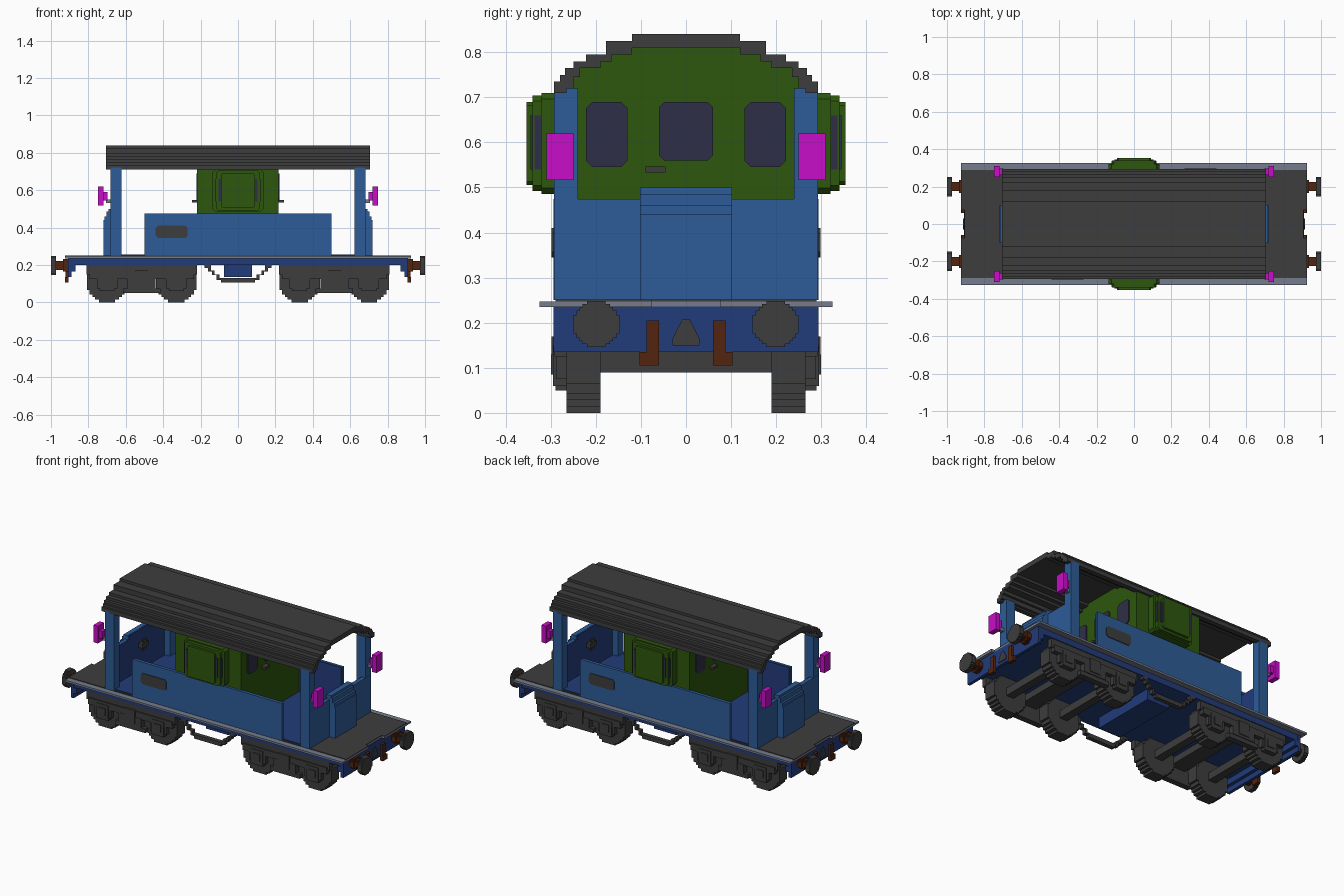
import bpy, bmesh, math

old = bpy.data.objects.get("Cube")
if old:
    bpy.data.objects.remove(old, do_unlink=True)


def material(name, rgb):
    lin = [((c / 255 + 0.055) / 1.055) ** 2.4 if c > 10 else c / 255 / 12.92 for c in rgb]
    m = bpy.data.materials.new(name)
    m.use_nodes = True
    m.diffuse_color = (*lin, 1)
    m.node_tree.nodes["Principled BSDF"].inputs["Base Color"].default_value = (*lin, 1)
    return m


BLUE = material("body blue", (45, 92, 152))
NAVY = material("frame navy", (34, 60, 122))
DARK = material("dark grey", (61, 61, 61))
LIGHT = material("light grey", (117, 124, 140))
GREEN = material("cabin green", (45, 87, 14))
GLASS = material("window glass", (47, 47, 71))
BROWN = material("rust brown", (82, 37, 16))
PINK = material("lamp magenta", (200, 14, 200))

# symmetry sets: sign pairs applied to x and y
ONE = [(1, 1)]
MX = [(1, 1), (-1, 1)]
MY = [(1, 1), (1, -1)]
ALL = [(1, 1), (-1, 1), (1, -1), (-1, -1)]
TURN = [(1, 1), (-1, -1)]


def prism(axis, pts, a, b):
    """Extruded outline: x takes (y,z) points, y takes (x,z), z takes (x,y)."""
    place = {"x": lambda p, t: (t, p[0], p[1]),
             "y": lambda p, t: (p[0], t, p[1]),
             "z": lambda p, t: (p[0], p[1], t)}[axis]
    return [place(p, a) for p in pts], [place(p, b) for p in pts]


def box(x0, x1, y0, y1, z0, z1):
    return prism("z", [(x0, y0), (x1, y0), (x1, y1), (x0, y1)], z0, z1)


def part(name, mat, solids, signs=ONE):
    bm = bmesh.new()
    for sx, sy in signs:
        for low, high in solids:
            a, b = ([bm.verts.new((x * sx, y * sy, z)) for x, y, z in ring] for ring in (low, high))
            n = len(a)
            bm.faces.new(a[::-1])
            bm.faces.new(b)
            for i in range(n):
                j = (i + 1) % n
                bm.faces.new((a[i], a[j], b[j], b[i]))
    bmesh.ops.recalc_face_normals(bm, faces=bm.faces)
    mesh = bpy.data.meshes.new(name)
    bm.to_mesh(mesh)
    bm.free()
    mesh.materials.append(mat)
    ob = bpy.data.objects.new(name, mesh)
    bpy.context.collection.objects.link(ob)
    return ob


def disc(cx, cy, r):
    """Stepped round outline."""
    q = [(1, .4), (.87, .4), (.87, .6), (.73, .6), (.73, .73),
         (.6, .73), (.6, .87), (.4, .87), (.4, 1)]
    half = q + [(-x, y) for x, y in q[::-1]]
    return [(cx + r * x, cy + r * y) for x, y in half + [(-x, -y) for x, y in half]]


def plate(x0, x1, y0, y1, c):
    """Rectangle with cut corners."""
    return [(x0 + c, y0), (x1 - c, y0), (x1, y0 + c), (x1, y1 - c),
            (x1 - c, y1), (x0 + c, y1), (x0, y1 - c), (x0, y0 + c)]


def mirrored(half):
    return half + [(-u, v) for u, v in half[::-1]]


# deck and underframe
part("deck", LIGHT, [box(-.905, .905, -.325, .325, .235, .247)])
part("deck_corner", LIGHT, [box(.905, .925, .075, .325, .235, .247)], ALL)
part("deck_surface", DARK, [box(-.905, .905, -.29, .29, .247, .251)])
part("deck_corner_surface", DARK, [box(.905, .925, .075, .29, .247, .251)], ALL)
part("underframe", NAVY, [box(-.9, .9, -.29, .29, .2, .235)])
part("headstock", NAVY, [box(.89, .908, -.294, .294, .135, .236),
                         box(.87, .89, -.294, .294, .165, .2)], MX)
part("floor", NAVY, [box(-.655, .655, -.28, .28, .25, .256)])

# centre tank and stepped truss
part("underfloor_box", NAVY, [box(-.075, .075, -.2, .2, .135, .2)])
truss = [(.18, .2), (.18, .185), (.16, .185), (.16, .165), (.14, .165), (.14, .145),
         (.115, .145), (.115, .12), (.09, .12), (.09, .105)]
truss_in = [(-.08, .13), (-.1, .13), (-.1, .15), (-.125, .15), (-.125, .17),
            (-.145, .17), (-.145, .2)]
ring = truss + [(-x, z) for x, z in truss[::-1]] + truss_in[::-1] + [(-x, z) for x, z in truss_in]
part("truss", DARK, [prism("y", ring, .265, .29)], MY)

# bogies
for side, cx in (("left", .515), ("right", -.515)):
    wheels, frame, axles = [], [], []
    for wx in (cx - .185, cx + .185):
        wheels.append(prism("y", disc(wx, .108, .108), .19, .265))
        axles.append(box(wx - .025, wx + .025, -.2, .2, .09, .135))
        frame += [box(wx - .04, wx + .04, .262, .295, .06, .15),
                  box(wx - .055, wx + .055, .262, .288, .075, .125),
                  box(wx - .022, wx + .022, .29, .3, .085, .13)]
    frame += [box(cx - .295, cx + .295, .255, .285, .15, .2),
              box(cx - .28, cx + .28, .26, .292, .125, .165),
              box(cx - .1, cx + .1, .255, .29, .05, .075),
              box(cx - .075, cx + .075, .255, .294, .075, .13),
              box(cx - .035, cx + .035, .26, .298, .09, .17)]
    part(side + "_bogie_wheels", DARK, wheels, MY)
    part(side + "_bogie_axles", DARK, axles)
    part(side + "_bogie_frame", DARK, frame, MY)
    part(side + "_bogie_bolster", DARK, [box(cx - .05, cx + .05, -.26, .26, .13, .17)])

# buffers, coupling hook and pipes
part("buffer_stem", BROWN, [prism("x", disc(.2, .198, .024), .905, .975),
                            prism("x", disc(.2, .198, .034), .905, .935)], ALL)
part("buffer_head", DARK, [prism("x", disc(.199, .197, .051), .972, 1.0)], ALL)
part("coupling_hook", DARK, [prism("x", [(-.03, .15), (.03, .15), (.03, .165), (.008, .208),
                                         (-.008, .208), (-.03, .165)], .905, .913)], MX)
part("brake_pipe", BROWN, [box(.905, .922, .06, .088, .105, .205),
                           box(.905, .925, .06, .103, .105, .135)], ALL)

# low side walls with name plates
part("side_wall", BLUE, [box(-.5, .5, .28, .294, .25, .475)], MY)
part("side_wall_lining", NAVY, [box(-.495, .495, .272, .28, .25, .474)], MY)
part("side_plate", DARK, [prism("y", plate(-.44, -.27, .345, .41, .012), -.298, -.293)], TURN)

# end walls, posts and bulging centre panel
part("end_wall", BLUE, [box(.665, .683, -.293, .293, .25, .475),
                        box(.665, .685, -.102, .102, .25, .5)], MX)
part("end_wall_lining", NAVY, [box(.657, .665, -.24, .24, .25, .474),
                               box(.657, .665, -.102, .102, .474, .499)], MX)
part("end_panel", BLUE, [prism("y", [(.68, .25), (.72, .25), (.72, .44), (.715, .44), (.715, .46),
                                     (.703, .46), (.703, .485), (.692, .485), (.692, .5),
                                     (.68, .5)], -.102, .102)], MX)
part("corner_post", BLUE, [box(.622, .682, .24, .293, .25, .72)], ALL)
part("hand_brake", DARK, [box(.63, .66, -.05, .01, .395, .42),
                          box(.635, .645, -.035, -.005, .375, .44)], TURN)

# stepped arched roof
outer = [(.293, .71), (.293, .735), (.28, .735), (.28, .75), (.268, .75), (.268, .765), (.25, .765),
         (.25, .78), (.222, .78), (.222, .795), (.178, .795), (.178, .825), (.12, .825), (.12, .84)]
inner = [(.265, .71), (.265, .72), (.25, .72), (.25, .745), (.235, .745), (.235, .765), (.19, .765),
         (.19, .78), (.165, .78), (.165, .795), (.12, .795), (.12, .81)]
part("roof", DARK, [prism("x", mirrored(outer) + mirrored(inner)[::-1], -.705, .705)])

# cabin filling the arch
part("cabin", GREEN, [prism("x", mirrored([(.28, .25), (.28, .71)] + inner), -.22, .217)])
panes = [plate(-.06, .06, .56, .69, .012), plate(.13, .222, .545, .69, .014),
         plate(-.222, -.13, .545, .69, .014)]
part("cabin_windows", GLASS, [prism("x", p, .214, .223) for p in panes], MX)
part("door_handle", DARK, [box(.215, .245, -.09, -.045, .533, .546)], TURN)

# side lookouts with slit windows
part("lookout", GREEN, [prism("y", plate(-.135, .135, .485, .71, .014), .27, .32),
                        prism("y", plate(-.118, .118, .492, .704, .012), .32, .34),
                        prism("y", plate(-.09, .09, .505, .69, .008), .34, .354)], MY)
part("lookout_windows", GLASS, [box(.09, .104, .336, .345, .54, .66),
                                box(.115, .121, .322, .336, .54, .66)], ALL)

# lamps on brackets
part("lamp_bracket", LIGHT, [box(.675, .705, .262, .282, .53, .55)], ALL)
part("lamp", PINK, [box(.718, .748, .25, .309, .517, .62),
                    box(.698, .72, .262, .297, .545, .59)], ALL)
